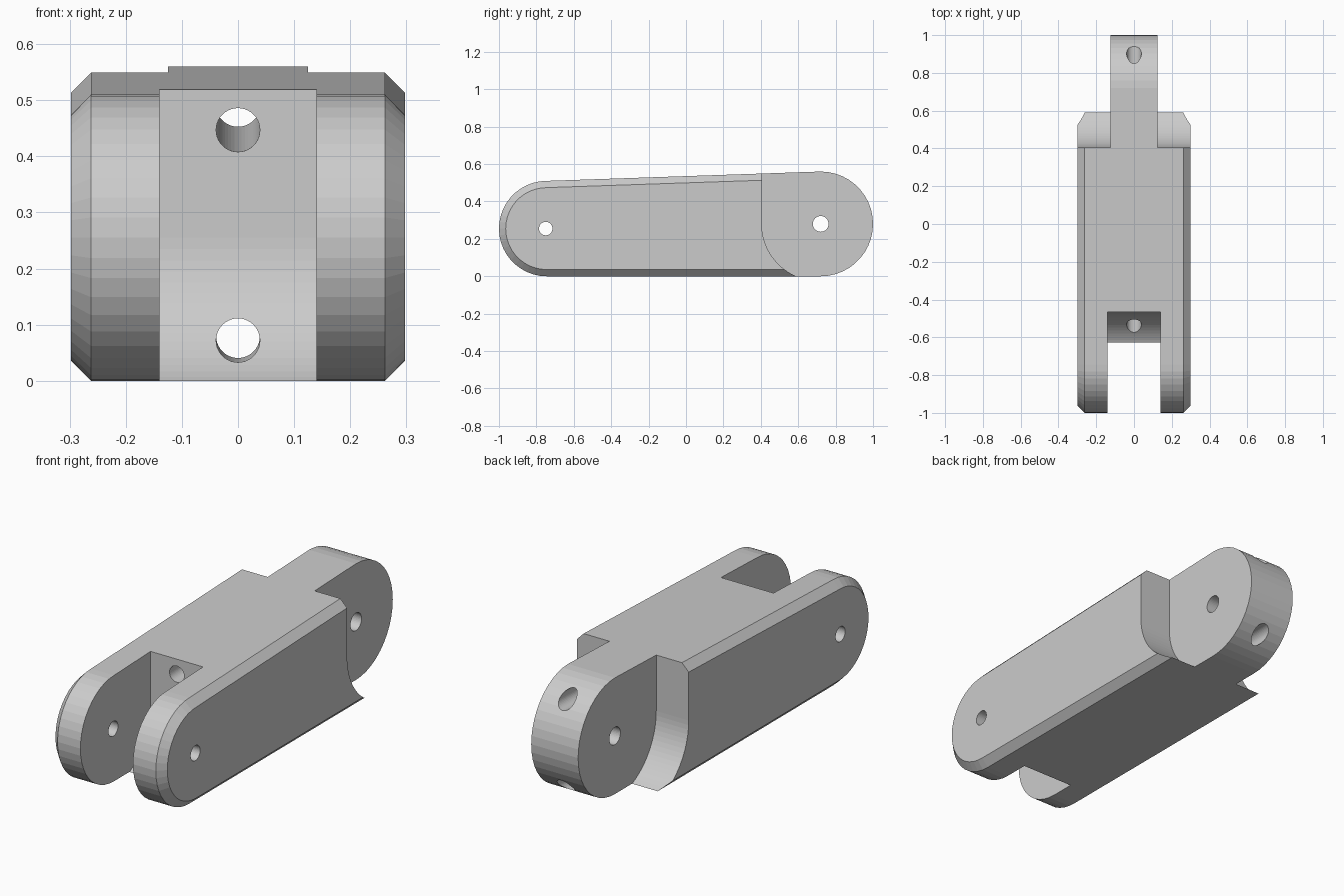
import bpy
import bmesh
import math
from mathutils import Vector

if "Cube" in bpy.data.objects:
    bpy.data.objects.remove(bpy.data.objects["Cube"], do_unlink=True)

HALF_WIDTH, CHAMFER = 0.298, 0.036
TONGUE, SLOT = 0.125, 0.14          # half widths
FRONT, FRONT_R = (-0.745, 0.255), 0.255
REAR, REAR_R = (0.72, 0.28), 0.28


def arc(center, radius, start, end, steps=22):
    """Points (y, z) along an arc, angles in degrees."""
    angles = [math.radians(start + (end - start) * i / steps) for i in range(steps + 1)]
    return [(center[0] + radius * math.cos(a), center[1] + radius * math.sin(a)) for a in angles]


def loft(name, sections):
    """Closed solid through (x, outline) sections lying across the x axis."""
    bm = bmesh.new()
    rings = [[bm.verts.new((x, y, z)) for y, z in outline] for x, outline in sections]
    for a, b in zip(rings, rings[1:]):
        for i in range(len(a)):
            j = (i + 1) % len(a)
            bm.faces.new((a[i], a[j], b[j], b[i]))
    bm.faces.new(rings[0])
    bm.faces.new(rings[-1])
    bmesh.ops.recalc_face_normals(bm, faces=bm.faces)
    mesh = bpy.data.meshes.new(name)
    bm.to_mesh(mesh)
    bm.free()
    obj = bpy.data.objects.new(name, mesh)
    bpy.context.collection.objects.link(obj)
    return obj


def drill(name, start, end, radius):
    """Round cutter between two points."""
    start, end = Vector(start), Vector(end)
    bpy.ops.mesh.primitive_cylinder_add(vertices=40, radius=radius, depth=(end - start).length,
                                        location=(start + end) / 2)
    obj = bpy.context.object
    obj.name = name
    obj.rotation_euler = (end - start).to_track_quat("Z", "Y").to_euler()
    return obj


def cut(target, cutter):
    """Subtract the cutter, then discard it."""
    cutter.hide_render = True
    mod = target.modifiers.new(cutter.name, "BOOLEAN")
    mod.operation, mod.solver, mod.object = "DIFFERENCE", "EXACT", cutter
    bpy.ops.object.select_all(action="DESELECT")
    bpy.context.view_layer.objects.active = target
    target.select_set(True)
    bpy.ops.object.modifier_apply(modifier=mod.name)
    bpy.data.objects.remove(cutter, do_unlink=True)


def side_outline(inset):
    """Tapered bar with two round ends."""
    return arc(FRONT, FRONT_R - inset, 90, 270) + arc(REAR, REAR_R - inset, -90, 90)


# Main bar with chamfered sides
link = loft("hinge_link", [
    (-HALF_WIDTH, side_outline(CHAMFER)),
    (-HALF_WIDTH + CHAMFER, side_outline(0)),
    (HALF_WIDTH - CHAMFER, side_outline(0)),
    (HALF_WIDTH, side_outline(CHAMFER)),
])

# Rear shoulders, leaving the central tongue
shoulder = [(1.2, 1), (0.405, 1)] + arc((0.71, 0.28), 0.305, 180, 270) + [(1.2, -0.025)]
for side in (-1, 1):
    cut(link, loft("shoulder_cutter", [(side * TONGUE, shoulder), (side * 0.5, shoulder)]))

# Front slot with a rounded inner wall
slot = [(-1.2, 1), (-1.2, -0.028)] + arc((-0.749, 0.255), 0.283, 270, 360) + [(-0.466, 1)]
cut(link, loft("slot_cutter", [(-SLOT, slot), (SLOT, slot)]))

# Pin holes across both ends
cut(link, drill("front_pin_hole", (-1, -0.75, 0.255), (1, -0.75, 0.255), 0.036))
cut(link, drill("rear_pin_hole", (-1, 0.72, 0.28), (1, 0.72, 0.28), 0.042))

# Lengthwise cord channels from the slot to the tongue end
cut(link, drill("upper_cord_hole", (0, -0.75, 0.438), (0, 1.1, 0.497), 0.039))
cut(link, drill("lower_cord_hole", (0, -0.75, 0.071), (0, 1.1, 0.081), 0.039))

# Material
grey = bpy.data.materials.new("light grey")
grey.use_nodes = True
color = (0.6, 0.6, 0.6, 1)
grey.diffuse_color = color
grey.node_tree.nodes["Principled BSDF"].inputs["Base Color"].default_value = color
link.data.materials.clear()
link.data.materials.append(grey)
for face in link.data.polygons:
    face.material_index = 0
    face.use_smooth = False
